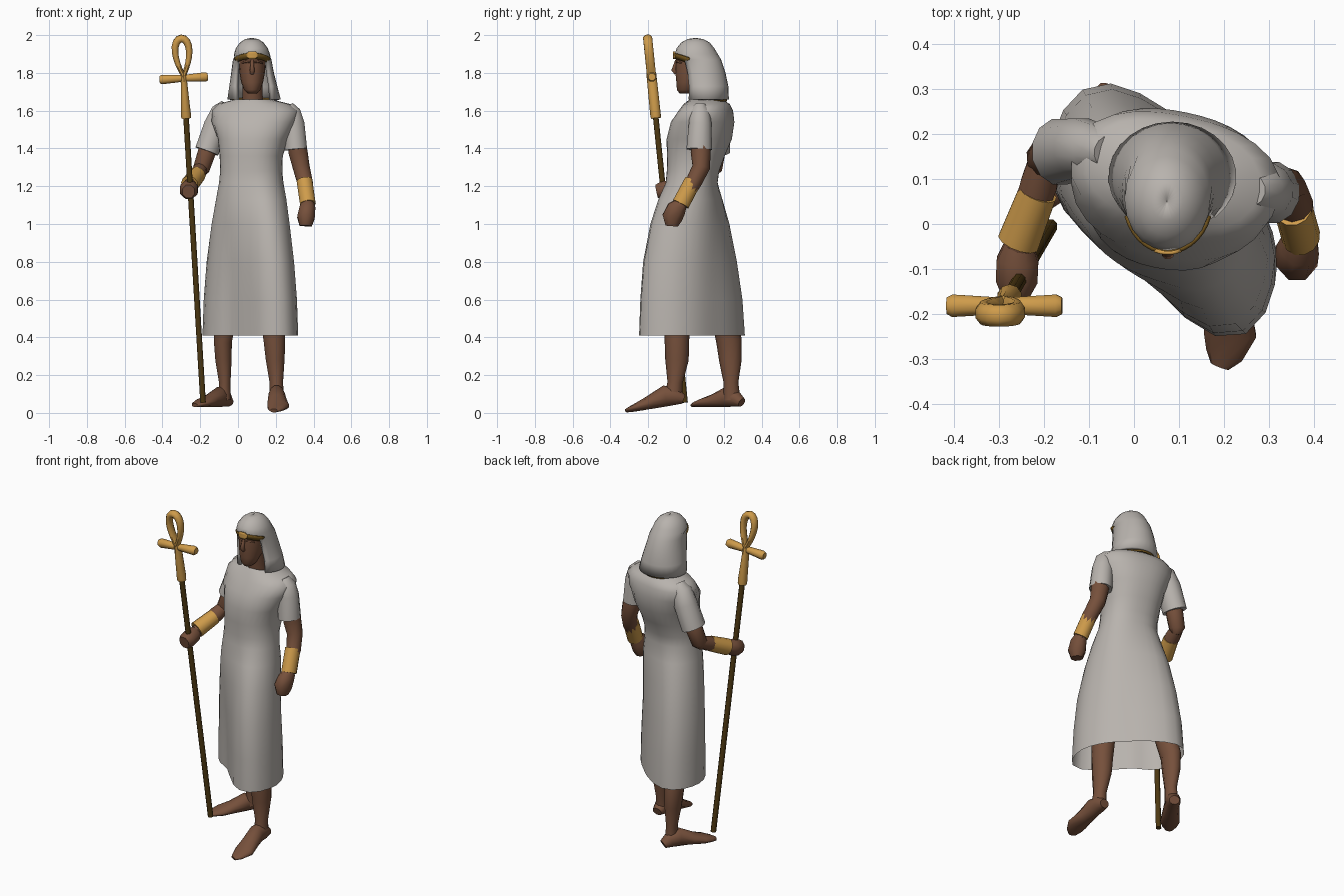
import bpy, bmesh, math
from mathutils import Vector as V

def mat(name, rgb):
    m = bpy.data.materials.new(name)
    m.diffuse_color = (*rgb, 1)
    return m

CLOTH = mat("pale linen", (0.48, 0.45, 0.42))
SKIN = mat("brown skin", (0.18, 0.08, 0.044))
GOLD = mat("gold", (0.62, 0.33, 0.07))
WOOD = mat("dark wood", (0.075, 0.04, 0.006))
BRONZE = mat("dark bronze", (0.16, 0.085, 0.012))

def loft(name, rings, m, closed=True, caps=True, thick=0, sharp=50):
    """Skin a list of equal-length point rings."""
    bm = bmesh.new()
    rows = [[bm.verts.new(p) for p in r] for r in rings]
    n = len(rows[0])
    for a, b in zip(rows, rows[1:]):
        for i in range(n if closed else n - 1):
            j = (i + 1) % n
            bm.faces.new((a[i], a[j], b[j], b[i]))
    if caps:
        bm.faces.new(rows[0])
        bm.faces.new(rows[-1])
    bmesh.ops.remove_doubles(bm, verts=bm.verts, dist=0.0005)
    bmesh.ops.recalc_face_normals(bm, faces=bm.faces)
    me = bpy.data.meshes.new(name)
    bm.to_mesh(me)
    bm.free()
    me.materials.append(m)
    ob = bpy.data.objects.new(name, me)
    bpy.context.collection.objects.link(ob)
    if thick:
        s = ob.modifiers.new("thickness", 'SOLIDIFY')
        s.thickness, s.offset = thick, -1
    bpy.context.view_layer.objects.active = ob
    ob.select_set(True)
    bpy.ops.object.shade_smooth_by_angle(angle=math.radians(sharp))
    ob.select_set(False)
    return ob

def tube(name, pts, radii, m, sides=10, ref=None, caps=True, sharp=50):
    """Tube along points; each radius is a number or (width, depth)."""
    pts = [V(p) for p in pts]
    whole = (pts[-1] - pts[0]).normalized()
    ref = V(ref) if ref else (V((0, 1, 0)) if abs(whole.z) > 0.6 else V((0, 0, 1)))
    rings = []
    for i, p in enumerate(pts):
        d = (pts[min(i + 1, len(pts) - 1)] - pts[max(i - 1, 0)]).normalized()
        u = ref.cross(d).normalized()
        v = d.cross(u)
        r = radii[i]
        ru, rv = r if isinstance(r, tuple) else (r, r)
        rings.append([p + u * ru * math.cos(t) + v * rv * math.sin(t)
                      for t in (2 * math.pi * (k + 0.5) / sides for k in range(sides))])
    return loft(name, rings, m, caps=caps, sharp=sharp)

def ellipse(z, cx, cy, a, b, n=16):
    return [(cx + a * math.cos(2 * math.pi * k / n), cy + b * math.sin(2 * math.pi * k / n), z)
            for k in range(n)]

def arc(z, cx, cy, a, b, half, n=20, facing=1, drop=0):
    """Open arc centred on the back (facing=1) or front (facing=-1); ends lowered by drop."""
    h = math.radians(half)
    return [(cx + a * math.sin(t), cy + facing * b * math.cos(t), z - drop * (t / h) ** 2)
            for t in (-h + 2 * h * k / n for k in range(n + 1))]

# Dress: torso ellipses blending into a striding, diagonal hem (radius every 30 degrees)
HEM = [.222, .18, .18, .228, .32, .288, .22, .142, .138, .19, .325, .29]

def hem_radius(t):
    f = (t / (2 * math.pi) * 12) % 12
    i, s = int(f), f % 1
    p = [HEM[(i + k) % 12] for k in (-1, 0, 1, 2)]
    return 0.5 * (2 * p[1] + (p[2] - p[0]) * s + (2 * p[0] - 5 * p[1] + 4 * p[2] - p[3]) * s * s
                  + (3 * p[1] - p[0] - 3 * p[2] + p[3]) * s ** 3)

def dress_ring(z, cx, cy, a, b, w, n=32, turn=math.radians(-12)):
    ring = []
    for k in range(n):
        t = 2 * math.pi * k / n
        c, s = abs(math.cos(t - turn)) / a, abs(math.sin(t - turn)) / b
        r = (1 - w) * (c ** 2.3 + s ** 2.3) ** (-1 / 2.3) + w * hem_radius(t)
        ring.append((cx + r * math.cos(t), cy + r * math.sin(t), z))
    return ring

loft("dress", [dress_ring(*r) for r in (
    (0.41, .065, .03, .17, .14, 1), (0.60, .065, .027, .17, .14, .93),
    (0.80, .065, .02, .17, .14, .77), (1.00, .067, .02, .18, .15, .45),
    (1.13, .07, .023, .178, .145, .17), (1.22, .07, .03, .17, .133, 0),
    (1.28, .07, .037, .164, .135, 0), (1.36, .07, .052, .166, .15, 0),
    (1.45, .08, .07, .185, .17, 0), (1.54, .085, .088, .225, .162, 0),
    (1.60, .092, .105, .235, .135, 0), (1.635, .086, .11, .195, .115, 0),
    (1.66, .08, .105, .095, .085, 0))], CLOTH, caps=False, sharp=60)

# Sleeves
tube("sleeve_staff_side", [(-.06, .16, 1.63), (-.085, .165, 1.595), (-.115, .168, 1.52), (-.165, .16, 1.385)],
     [.035, .058, .068, (.066, .075)], CLOTH, 12)
tube("sleeve_free_side", [(.26, .075, 1.625), (.278, .075, 1.59), (.292, .075, 1.53), (.305, .07, 1.395)],
     [.035, .055, .062, (.063, .07)], CLOTH, 12)

# Arms
tube("upper_arm_staff_side", [(-.125, .16, 1.5), (-.165, .158, 1.38), (-.195, .145, 1.29), (-.2, .13, 1.262)],
     [.045, .05, .046, .025], SKIN)
tube("forearm_staff_side", [(-.195, .155, 1.30), (-.21, .09, 1.27), (-.255, -.05, 1.205)],
     [.035, .043, .034], SKIN)
tube("cuff_staff_side", [(-.213, .07, 1.262), (-.256, -.04, 1.21)], [.044, .048], GOLD, 12)
tube("hand_staff_side", [(-.255, -.04, 1.205), (-.258, -.08, 1.19), (-.26, -.125, 1.178), (-.262, -.155, 1.172)],
     [(.032, .032), (.05, .047), (.05, .05), (.035, .038)], SKIN, 8, sharp=60)
tube("upper_arm_free_side", [(.30, .075, 1.5), (.318, .078, 1.38), (.335, .08, 1.30), (.355, .04, 1.22),
                             (.37, -.035, 1.09)], [.045, .053, .047, .043, .033], SKIN)
tube("cuff_free_side", [(.352, .037, 1.228), (.37, -.028, 1.105)], [(.043, .046), (.043, .047)], GOLD, 12)
tube("hand_free_side", [(.37, -.022, 1.108), (.367, -.05, 1.08), (.36, -.072, 1.035), (.358, -.075, .99)],
     [.036, (.045, .055), (.05, .058), (.035, .036)], SKIN, 8, sharp=60)

# Legs and feet
tube("front_leg", [(.17, -.03, .85), (.18, -.05, .55), (.193, -.048, .38), (.197, -.048, .28), (.203, -.058, .16),
                   (.205, -.068, .07)], [.085, .07, (.06, .065), (.052, .062), (.037, .04), (.042, .05)], SKIN)
tube("back_leg", [(-.01, .12, .85), (-.06, .19, .55), (-.08, .228, .38), (-.077, .235, .28), (-.07, .238, .16),
                  (-.072, .242, .07)], [.085, .065, (.05, .068), (.045, .06), (.032, .039), (.036, .046)], SKIN)

def foot(name, pts):
    """Foot along a heel-to-toe path of sole points with width and half height."""
    tube(name, [(x, y, z + h) for x, y, z, w, h in pts], [(w, h) for x, y, z, w, h in pts], SKIN, 12, sharp=60)

foot("front_foot", [(.207, -.012, .047, .03, .025), (.207, -.05, .04, .043, .045), (.205, -.11, .032, .044, .058),
                    (.208, -.18, .02, .052, .04), (.213, -.245, .01, .06, .026), (.2, -.29, .004, .043, .016),
                    (.19, -.315, .002, .022, .01)])
foot("back_foot", [(-.05, .295, .03, .03, .025), (-.07, .262, .03, .042, .045), (-.1, .215, .03, .043, .054),
                   (-.145, .15, .03, .05, .035), (-.185, .095, .03, .057, .024), (-.212, .058, .03, .04, .016),
                   (-.228, .036, .03, .02, .01)])

# Neck, head and face
tube("neck", [(.077, .09, 1.6), (.077, .07, 1.68), (.076, .055, 1.78)], [.065, .055, .055], SKIN, 12)
loft("head", [ellipse(z, .075, y, a, b) for z, y, a, b in (
    (1.692, -.005, .025, .03), (1.71, .0, .043, .048), (1.75, .015, .058, .066), (1.80, .03, .067, .086),
    (1.86, .042, .072, .096), (1.90, .05, .074, .1), (1.94, .05, .06, .08))], SKIN, sharp=70)
tube("nose", [(.075, -.05, 1.868), (.075, -.058, 1.84), (.075, -.066, 1.815), (.075, -.052, 1.798)],
     [.008, .01, (.014, .013), .011], SKIN, 8, sharp=80)
for s in (-1, 1):
    tube("brow", [(.075 + s * .01, -.051, 1.857), (.075 + s * .035, -.042, 1.859), (.075 + s * .055, -.025, 1.852)],
         [.005, .006, .004], SKIN, 6, sharp=80)
tube("lips", [(.053, -.034, 1.765), (.066, -.044, 1.766), (.084, -.044, 1.766), (.097, -.034, 1.765)],
     [.002, .007, .007, .002], SKIN, 6, sharp=80)

# Headcloth: closed dome above, open around the face below
loft("headcloth", [arc(*r) for r in (
    (1.985, .073, .05, .002, .002, 180), (1.979, .073, .05, .035, .042, 180), (1.96, .073, .05, .063, .076, 180),
    (1.93, .073, .05, .085, .1, 180), (1.90, .074, .054, .095, .114, 180), (1.87, .075, .068, .102, .118, 130),
    (1.80, .077, .085, .113, .124, 128), (1.73, .081, .098, .127, .126, 131), (1.66, .085, .105, .142, .122, 138))],
     CLOTH, closed=False, caps=False, thick=.02, sharp=60)

# Forehead band with a gold plate, and the collar under the headcloth
loft("forehead_band", [arc(z, .075, .055, a, b, 72, 14, -1, .025) for z, a, b in
     ((1.876, .083, .105), (1.906, .094, .114))], BRONZE, closed=False, caps=False, thick=.008)
loft("forehead_plate", [arc(z, .075, .055, .093, .115, h, 6, -1) for z, h in
     ((1.874, 8), (1.885, 18), (1.902, 18), (1.914, 9))], GOLD, closed=False, caps=False, thick=.008)
loft("collar", [arc(z, .08, .11, a, b, 105, 12) for z, a, b in
     ((1.65, .112, .108), (1.668, .104, .107))], BRONZE, closed=False, caps=False, thick=.01)

# Leaning staff with a looped cross on top
BASE, TOP = V((-.185, -.005, .055)), V((-.275, -.16, 1.565))
AXIS = (TOP - BASE).normalized()
SIDE = V((1, 0, .06)).normalized()

def on_staff(side, up):
    return TOP + SIDE * side + AXIS * up

tube("staff_shaft", [BASE, TOP], [.016, .016], WOOD, 8)
tube("cross_stem", [on_staff(0, h) for h in (-.005, .015, .13, .24)],
     [.026, .028, (.021, .027), (.015, .026)], GOLD, 10)
tube("cross_bar", [on_staff(x, .208) for x in (-.128, -.115, -.04, 0, .04, .115, .128)],
     [.02, .027, .022, .019, .022, .027, .02], GOLD, 8)
loop = [2 * math.pi * k / 20 for k in range(21)]
tube("cross_loop", [on_staff(.049 * math.sin(t) * math.sin(t / 2), .22 + .1 * (1 - math.cos(t))) for t in loop],
     [(.012 + .01 * math.sin(t / 2) ** 2, .026) for t in loop],
     GOLD, 8, ref=(0, 1, .1), sharp=60)
